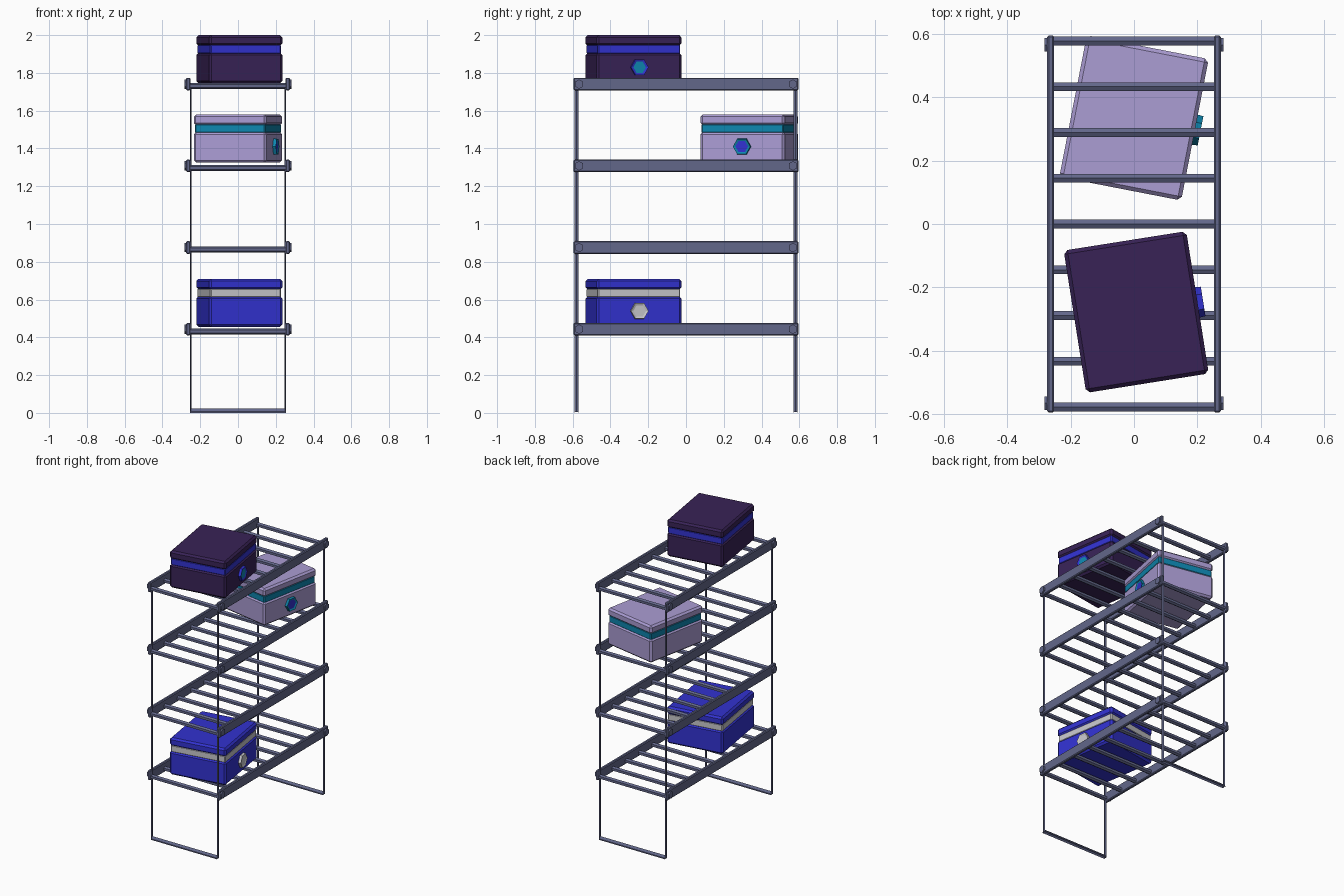
import bpy, bmesh, math
from mathutils import Matrix, Vector

if "Cube" in bpy.data.objects:
    bpy.data.objects.remove(bpy.data.objects["Cube"])


def material(name, r, g, b):
    lin = lambda c: (c / 255 / 12.92) if c < 11 else ((c / 255 + 0.055) / 1.055) ** 2.4
    m = bpy.data.materials.new(name)
    m.diffuse_color = (lin(r), lin(g), lin(b), 1)
    m.use_nodes = True
    m.node_tree.nodes["Principled BSDF"].inputs["Base Color"].default_value = m.diffuse_color
    return m


METAL = material("slate_metal", 98, 103, 138)
PLUM = material("dark_plum", 56, 34, 86)
LAVENDER = material("lavender", 171, 157, 212)
BLUE = material("royal_blue", 50, 50, 208)
TEAL = material("teal", 14, 134, 175)
SILVER = material("pale_grey", 198, 198, 202)


def finish(bm, name, mats, bevel=0.0, matrix=None):
    bmesh.ops.recalc_face_normals(bm, faces=bm.faces)
    if bevel:
        bmesh.ops.bevel(bm, geom=bm.edges[:], offset=bevel, segments=1, affect='EDGES')
    if matrix:
        bm.transform(matrix)
    me = bpy.data.meshes.new(name)
    bm.to_mesh(me)
    bm.free()
    for m in mats:
        me.materials.append(m)
    ob = bpy.data.objects.new(name, me)
    bpy.context.collection.objects.link(ob)
    return ob


def block(name, size, loc, mat, bevel=0.0, matrix=None):
    bm = bmesh.new()
    bmesh.ops.create_cube(bm, size=1)
    bm.transform(Matrix.Translation(loc) @ Matrix.Diagonal((*size, 1)))
    return finish(bm, name, [mat], bevel, matrix)


def prism(name, profile, start, direction, mat):
    """Extrude a closed profile of 3D offsets from start along direction."""
    bm = bmesh.new()
    start, direction = Vector(start), Vector(direction)
    a = [bm.verts.new(start + Vector(p)) for p in profile]
    b = [bm.verts.new(start + direction + Vector(p)) for p in profile]
    bm.faces.new(a)
    bm.faces.new(b)
    for i in range(len(a)):
        j = (i + 1) % len(a)
        bm.faces.new((a[i], a[j], b[j], b[i]))
    return finish(bm, name, [mat])


def hexagon(r, turn=0.0):
    """Hexagon in the YZ plane."""
    return [(0, r * math.cos(turn + i * math.pi / 3), r * math.sin(turn + i * math.pi / 3))
            for i in range(6)]


# Shelves: bevelled side rails, hexagonal rungs and bolts
POINTY = math.pi / 2
for level in range(4):
    z = 0.443 + 0.4325 * level
    for side in (-1, 1):
        block("side_rail", (0.022, 1.19, 0.067), (side * 0.263, 0, z), METAL, 0.005)
        for end in (-1, 1):
            prism("rail_bolt", hexagon(0.025, POINTY), (side * 0.270, end * 0.566, z),
                  (side * 0.013, 0, 0), METAL)
    for i in range(-4, 5):
        prism("shelf_rung", hexagon(0.016, POINTY), (-0.256, i * 0.1445, z - 0.011),
              (0.512, 0, 0), METAL)

# End frames: thin ridged legs joined by a folded foot bar
for end in (-1, 1):
    y = end * 0.579
    for side in (-1, 1):
        prism("leg", [(-0.004, 0, 0), (0, -0.011, 0), (0.004, 0, 0), (0, 0.011, 0)],
              (side * 0.251, y, 0.004), (0, 0, 1.736), METAL)
    prism("foot_bar", [(0, -0.011, 0), (0, 0, 0.012), (0, 0.011, 0),
                       (0, 0.011, 0.008), (0, 0, 0.022), (0, -0.011, 0.008)],
          (-0.253, y, 0), (0.506, 0, 0), METAL)


def storage_box(name, x, y, z, degrees, shell, trim, ring, centre):
    place = Matrix.Translation((x, y, z)) @ Matrix.Rotation(math.radians(degrees), 4, 'Z')
    w, d = 0.392, 0.455
    block(name + "_body", (w, d, 0.162), (0, 0, 0.081), shell, 0.012, place)
    block(name + "_band", (w - 0.012, d - 0.012, 0.05), (0, 0, 0.18), trim, 0.006, place)
    block(name + "_lid", (w, d, 0.057), (0, 0, 0.2265), shell, 0.012, place)
    # Hexagonal clasp with a recessed centre
    bm = bmesh.new()
    back = [bm.verts.new((w / 2 - 0.008, p[1], p[2] + 0.085)) for p in hexagon(0.049)]
    front = [bm.verts.new((w / 2 + 0.018, p[1], p[2] + 0.085)) for p in hexagon(0.047)]
    bm.faces.new(back[::-1])
    face = bm.faces.new(front)
    for i in range(6):
        j = (i + 1) % 6
        bm.faces.new((back[i], back[j], front[j], front[i]))
    bmesh.ops.recalc_face_normals(bm, faces=bm.faces)
    bmesh.ops.inset_region(bm, faces=[face], thickness=0.013, depth=-0.005)
    face.material_index = 1
    finish(bm, name + "_clasp", [ring, centre], 0, place)


# Storage boxes, each turned slightly on its shelf
storage_box("top_box", 0.007, -0.278, 1.745, 9, PLUM, BLUE, BLUE, TEAL)
storage_box("middle_box", 0.0, 0.335, 1.325, -11, LAVENDER, TEAL, TEAL, BLUE)
storage_box("lower_box", 0.007, -0.278, 0.455, 9, BLUE, SILVER, SILVER, SILVER)
